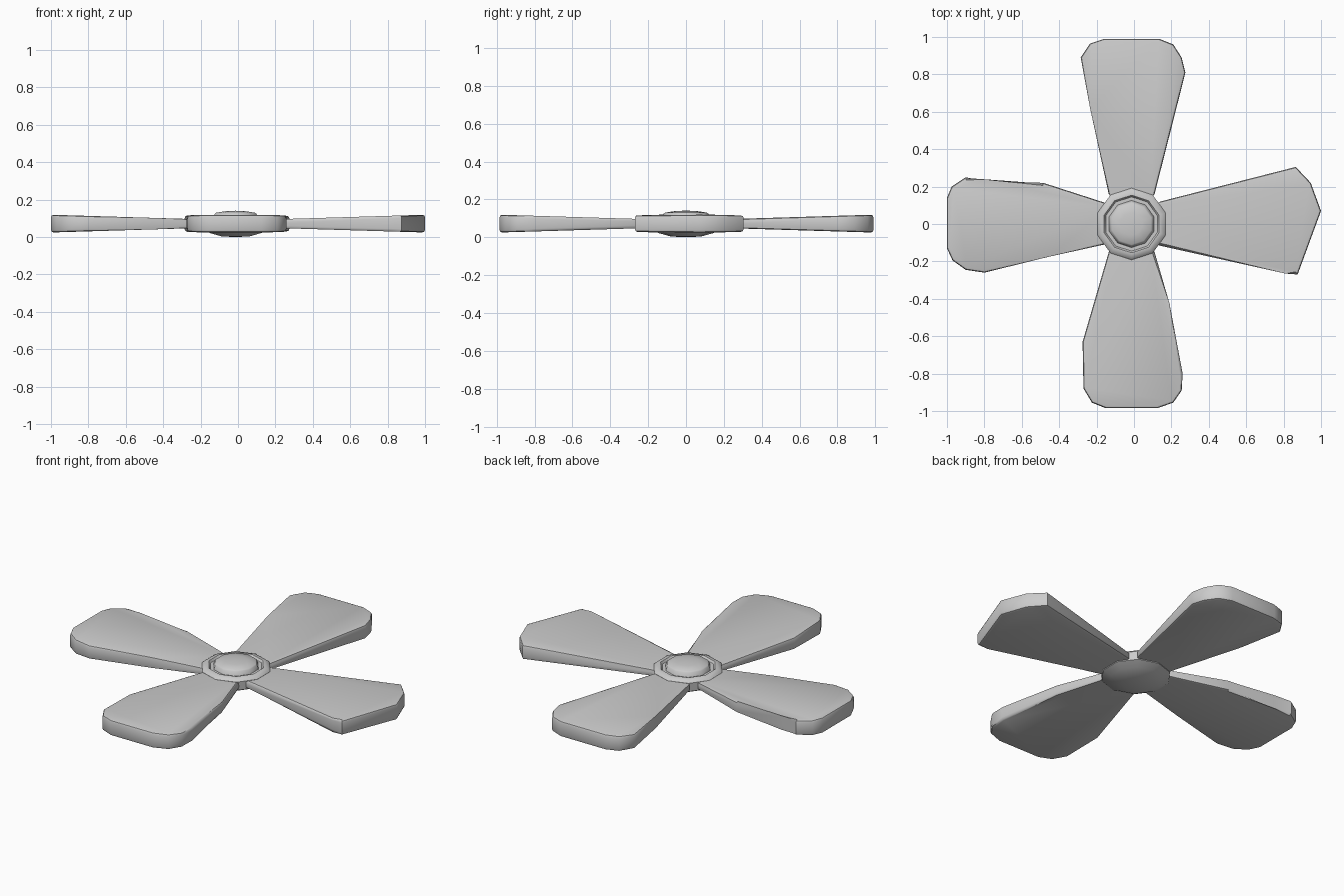
import bpy, bmesh
from math import radians, pi
from mathutils import Matrix

if "Cube" in bpy.data.objects:
    bpy.data.objects.remove(bpy.data.objects["Cube"])

CX, MID = -0.013, 0.072   # hub axis and blade mid height


def finish(name, bm, angle):
    bmesh.ops.recalc_face_normals(bm, faces=bm.faces)
    me = bpy.data.meshes.new(name)
    bm.to_mesh(me)
    bm.free()
    ob = bpy.data.objects.new(name, me)
    bpy.context.collection.objects.link(ob)
    bpy.ops.object.select_all(action='DESELECT')
    bpy.context.view_layer.objects.active = ob
    ob.select_set(True)
    bpy.ops.object.shade_smooth_by_angle(angle=radians(angle))
    return ob


def blade(name, outline, axis):
    """Flat plate that thickens linearly from the hub to the tip."""
    bm = bmesh.new()
    pts = [(CX, 0)] + outline
    rings = []
    for s in (-1, 1):
        rings.append([bm.verts.new((x, y, MID + s * (0.017 + 0.0305 * abs((x, y)[axis]))))
                      for x, y in pts])
    bm.faces.new(rings[0])
    bm.faces.new(rings[1])
    n = len(pts)
    for i in range(n):
        j = (i + 1) % n
        bm.faces.new((rings[0][i], rings[0][j], rings[1][j], rings[1][i]))
    # round only the top and bottom rims
    flat = {e for e in bm.edges if abs(e.verts[0].co.z - MID) > 0.02
            and abs(e.verts[1].co.z - MID) > 0.02
            and (e.verts[0].co.z - MID) * (e.verts[1].co.z - MID) > 0}
    bmesh.ops.bevel(bm, geom=list(flat), offset=0.014, segments=2,
                    profile=0.5, affect='EDGES', clamp_overlap=True)
    return finish(name, bm, 40)


def lathe(name, profile, sides, angle):
    """Spin an (r, z) profile around the hub axis, with a corner towards +y."""
    bm = bmesh.new()
    vs = [bm.verts.new((0, r, z)) for r, z in profile]
    es = [bm.edges.new(p) for p in zip(vs, vs[1:])]
    bmesh.ops.spin(bm, geom=vs + es, cent=(0, 0, 0), axis=(0, 0, 1),
                   angle=2 * pi, steps=sides, use_duplicate=False)
    bmesh.ops.remove_doubles(bm, verts=bm.verts, dist=0.0005)
    bmesh.ops.translate(bm, verts=bm.verts, vec=(CX, 0, 0))
    return finish(name, bm, angle)


# Four hand-cut, slightly irregular blades
blade("back_blade", [(0.11, 0.16), (0.275, 0.81), (0.255, 0.89), (0.21, 0.96), (0.135, 0.99),
                     (-0.16, 0.99), (-0.235, 0.965), (-0.285, 0.89), (-0.235, 0.62),
                     (-0.135, 0.16)], 1)
blade("right_blade", [(0.135, -0.115), (0.81, -0.265), (0.875, -0.27), (1.0, 0.07),
                      (0.945, 0.22), (0.865, 0.305), (0.14, 0.12)], 0)
blade("front_blade", [(-0.135, -0.15), (-0.275, -0.63), (-0.27, -0.88), (-0.225, -0.955),
                      (-0.15, -0.985), (0.125, -0.985), (0.21, -0.955), (0.255, -0.89),
                      (0.26, -0.80), (0.19, -0.425), (0.11, -0.15)], 1)
blade("left_blade", [(-0.16, 0.115), (-0.485, 0.22), (-0.80, 0.225), (-0.90, 0.25),
                     (-0.975, 0.20), (-1.0, 0.14), (-1.0, -0.13), (-0.97, -0.195),
                     (-0.90, -0.245), (-0.80, -0.26), (-0.455, -0.175), (-0.16, -0.11)], 0)

# Ten-sided hub: domed underside, stepped rim, groove and domed cap
lathe("hub", [(0, 0), (0.08, 0.004), (0.145, 0.022), (0.19, 0.045), (0.192, 0.095),
              (0.182, 0.106), (0.160, 0.112), (0.154, 0.112), (0.145, 0.1), (0.125, 0.1)],
      10, 35)
lathe("hub_cap", [(0.126, 0.1), (0.118, 0.124), (0.110, 0.130), (0.06, 0.138), (0, 0.141)],
      10, 45)
